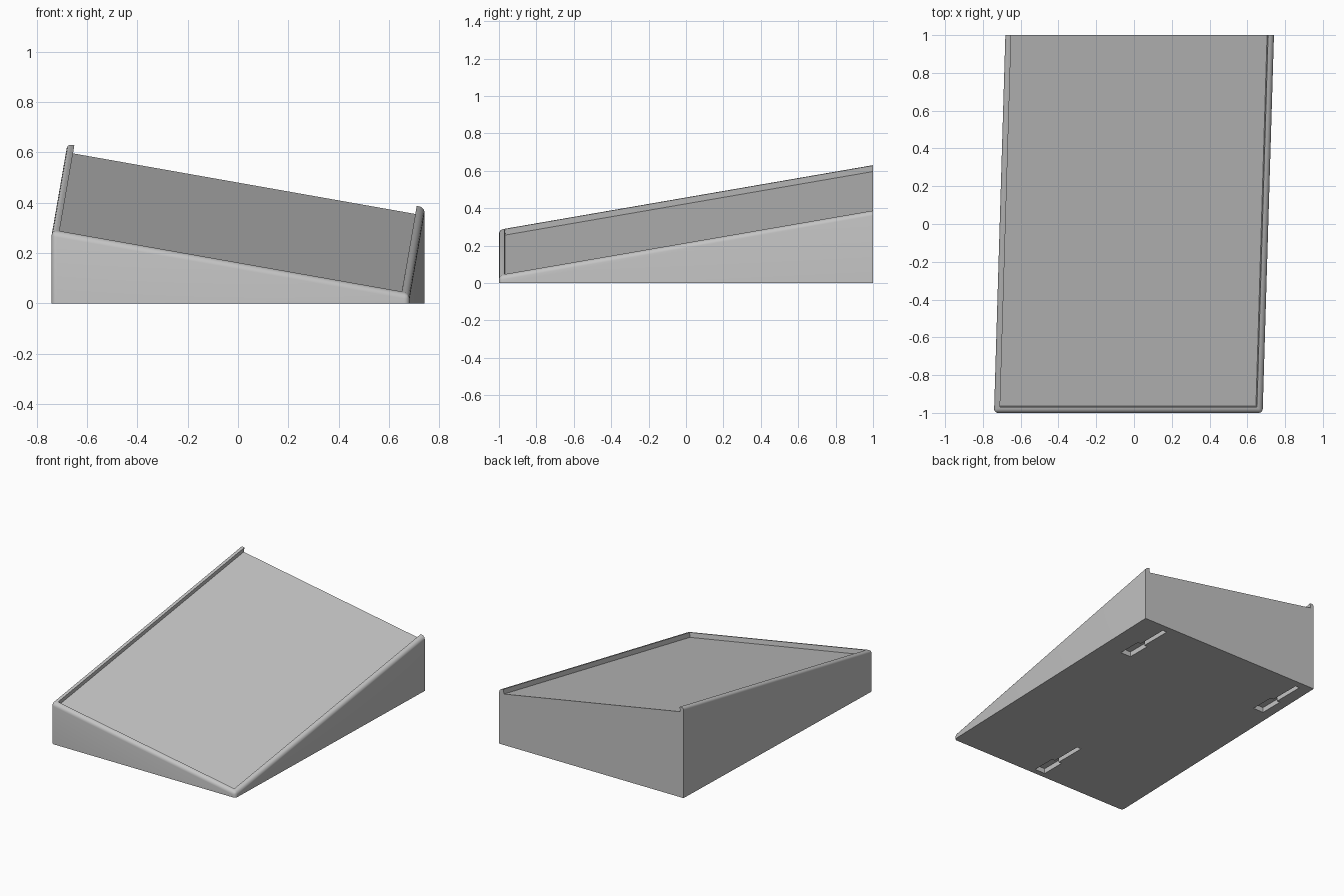
import bpy, bmesh, math
from mathutils import Vector

old = bpy.data.objects.get("Cube")
if old:
    bpy.data.objects.remove(old, do_unlink=True)

SHEAR = 0.03                    # sideways drift of the side walls per unit of depth
NORMAL = Vector((0.177, -0.178, 1)).normalized()


def rim_height(x, y):
    return 0.335 - 0.177 * x + 0.178 * y


def footprint(half_width, front, back):
    """Sheared rectangle: front right, back right, back left, front left."""
    return [(half_width * s + SHEAR * y, y)
            for s, y in ((1, front), (1, back), (-1, back), (-1, front))]


def prism(name, lower, upper, round_edges=()):
    """Closed four-sided prism; round_edges lists vertex index pairs to fillet."""
    bm = bmesh.new()
    v = [bm.verts.new(p) for p in lower + upper]
    bm.faces.new(v[3::-1])
    bm.faces.new(v[4:])
    for i in range(4):
        j = (i + 1) % 4
        bm.faces.new((v[i], v[j], v[j + 4], v[i + 4]))
    edges = [bm.edges.get((v[a], v[b])) for a, b in round_edges]
    if edges:
        bmesh.ops.bevel(bm, geom=edges, offset=0.021, segments=6,
                        profile=0.5, affect='EDGES', clamp_overlap=True)
    bmesh.ops.recalc_face_normals(bm, faces=bm.faces)
    mesh = bpy.data.meshes.new(name)
    bm.to_mesh(mesh)
    bm.free()
    obj = bpy.data.objects.new(name, mesh)
    bpy.context.collection.objects.link(obj)
    return obj


def box(name, x, half_width, y0, y1, depth):
    corners = [(x + half_width * s, y) for s, y in ((1, y0), (1, y1), (-1, y1), (-1, y0))]
    return prism(name, [Vector((a, b, -0.05)) for a, b in corners],
                 [Vector((a, b, depth)) for a, b in corners])


def cut(target, cutter):
    mod = target.modifiers.new("cut", 'BOOLEAN')
    mod.operation = 'DIFFERENCE'
    mod.solver = 'EXACT'
    mod.object = cutter
    bpy.context.view_layer.objects.active = target
    bpy.ops.object.modifier_apply(modifier=mod.name)
    bpy.data.objects.remove(cutter, do_unlink=True)


# Wedge body: upright walls, doubly sloping top, filleted left, front and right edges
outer = footprint(0.711, -1, 1)
wedge = prism("wedge_tray",
              [Vector((x, y, 0)) for x, y in outer],
              [Vector((x, y, rim_height(x, y))) for x, y in outer],
              round_edges=((4, 5), (6, 7), (7, 4), (0, 4), (3, 7)))

# Tray recess: sunk square to the slope, open at the back
rim = [Vector((x, y, rim_height(x, y))) for x, y in footprint(0.68, -0.97, 1.1)]
cut(wedge, prism("tray_cutter", [p - NORMAL * 0.032 for p in rim],
                 [p + NORMAL * 0.1 for p in rim]))

# Three keyhole hanging slots in the underside
for x, y in ((0.537, 0.556), (-0.585, 0.556), (-0.01, -0.96)):
    cut(wedge, box("keyhole_entry_cutter", x, 0.04, y, y + 0.17, 0.035))
    cut(wedge, box("keyhole_slot_cutter", x, 0.016, y + 0.1, y + 0.395, 0.03))

# Single grey finish
grey = bpy.data.materials.new("light_grey")
grey.use_nodes = True
colour = (0.55, 0.55, 0.55, 1)
grey.diffuse_color = colour
grey.node_tree.nodes["Principled BSDF"].inputs["Base Color"].default_value = colour
wedge.data.materials.clear()
wedge.data.materials.append(grey)

bpy.ops.object.select_all(action='DESELECT')
wedge.select_set(True)
bpy.context.view_layer.objects.active = wedge
bpy.ops.object.shade_smooth_by_angle(angle=math.radians(30))
